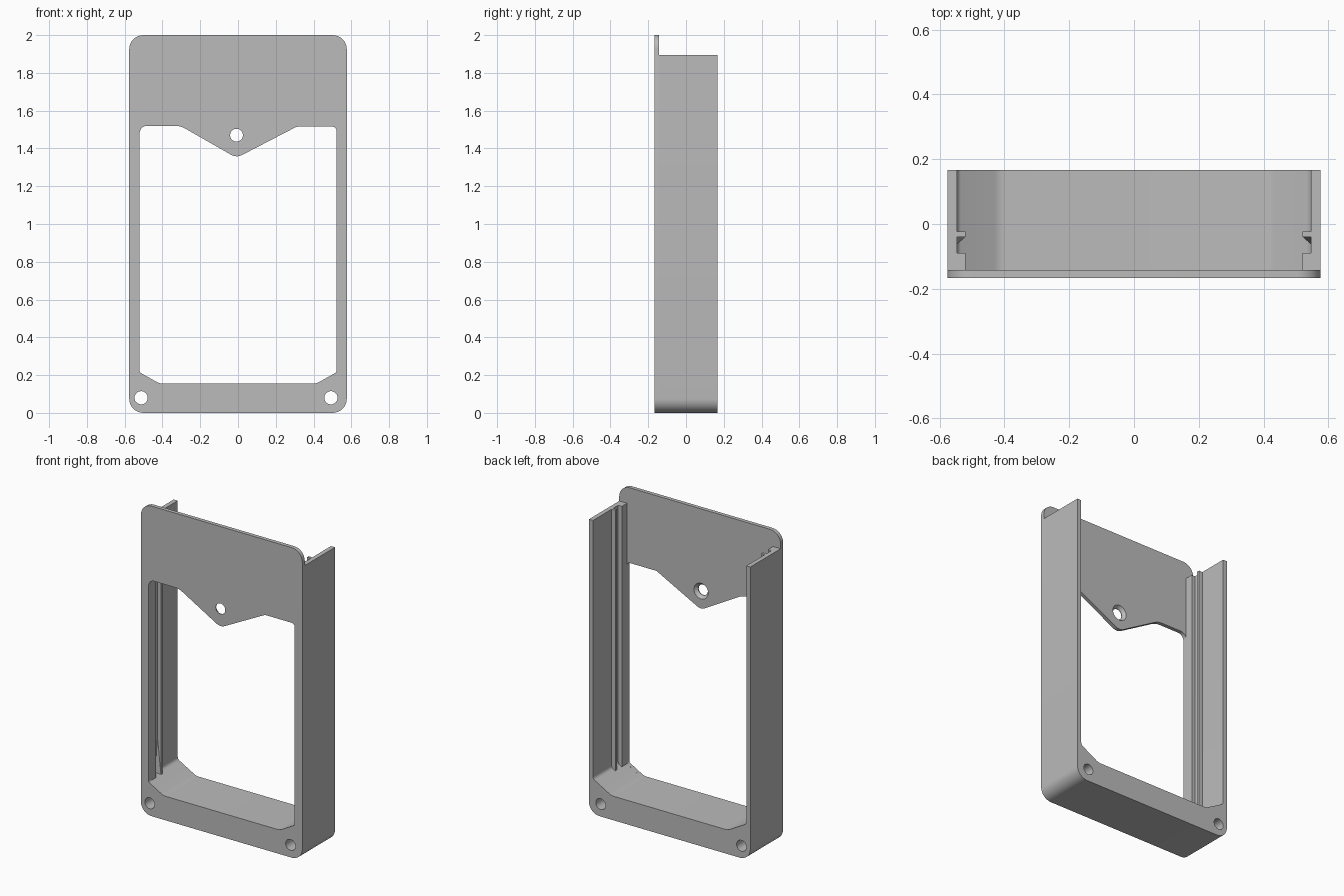
import bpy, bmesh, math
from mathutils import Matrix, Vector

cube = bpy.data.objects.get("Cube")
if cube:
    bpy.data.objects.remove(cube, do_unlink=True)

grey = bpy.data.materials.new("plain grey")
grey.use_nodes = True
grey.diffuse_color = (0.5, 0.5, 0.5, 1)
grey.node_tree.nodes["Principled BSDF"].inputs["Base Color"].default_value = (0.5, 0.5, 0.5, 1)

FRONT, BACK = -0.167, 0.167
PLATE_BACK = -0.142
WALL_TOP = 1.895
OUT, IN, RAIL = 0.576, 0.547, 0.521   # half widths


def fillet(corners, steps=8):
    """Outline from (x, z, radius) corners, with round corners."""
    pts = []
    for i, (x, z, r) in enumerate(corners):
        p = Vector((x, z))
        if r == 0:
            pts.append(p)
            continue
        a = (Vector(corners[i - 1][:2]) - p).normalized()
        b = (Vector(corners[(i + 1) % len(corners)][:2]) - p).normalized()
        half = a.angle(b) / 2
        centre = p + (a + b).normalized() * r / math.sin(half)
        s = p + a * r / math.tan(half) - centre
        e = p + b * r / math.tan(half) - centre
        turn = math.atan2(s.x * e.y - s.y * e.x, s.dot(e))
        for k in range(steps + 1):
            t = turn * k / steps
            pts.append(centre + Vector((s.x * math.cos(t) - s.y * math.sin(t),
                                        s.x * math.sin(t) + s.y * math.cos(t))))
    return pts


def circle(x, z, r, n=32):
    return [Vector((x + r * math.cos(k * math.tau / n), z + r * math.sin(k * math.tau / n)))
            for k in range(n)]


def finish(name, bm):
    bmesh.ops.recalc_face_normals(bm, faces=bm.faces[:])
    mesh = bpy.data.meshes.new(name)
    bm.to_mesh(mesh)
    bm.free()
    mesh.materials.append(grey)
    obj = bpy.data.objects.new(name, mesh)
    bpy.context.collection.objects.link(obj)
    return obj


def slab(name, loops, y0, y1):
    """Fill an outline with holes and give it depth along y."""
    bm = bmesh.new()
    for loop in loops:
        vs = [bm.verts.new((p.x, y0, p.y)) for p in loop]
        for i, v in enumerate(vs):
            bm.edges.new((vs[i - 1], v))
    bmesh.ops.triangle_fill(bm, use_beauty=True, edges=bm.edges[:], normal=(0, -1, 0))
    new = bmesh.ops.extrude_face_region(bm, geom=bm.faces[:])["geom"]
    bmesh.ops.translate(bm, vec=(0, y1 - y0, 0),
                        verts=[g for g in new if isinstance(g, bmesh.types.BMVert)])
    return finish(name, bm)


def hull(name, points):
    bm = bmesh.new()
    for p in points:
        bm.verts.new(p)
    bmesh.ops.convex_hull(bm, input=bm.verts[:])
    return finish(name, bm)


def smooth(obj):
    bpy.ops.object.select_all(action="DESELECT")
    obj.select_set(True)
    bpy.context.view_layer.objects.active = obj
    bpy.ops.object.shade_smooth_by_angle(angle=math.radians(30))


screw_holes = [circle(-0.513, 0.08, 0.035), circle(0.492, 0.08, 0.035)]

# Front plate with the notched window
outline = fillet([(-OUT, 0, 0.075), (OUT, 0, 0.075), (OUT, 2, 0.075), (-OUT, 2, 0.075)])
window = fillet([(-RAIL, 0.215, 0.015), (-0.415, 0.155, 0.07), (0.415, 0.155, 0.07),
                 (RAIL, 0.215, 0.015), (RAIL, 1.515, 0.02), (0.31, 1.515, 0.03),
                 (-0.008, 1.35, 0.06), (-0.305, 1.52, 0.12), (-RAIL, 1.52, 0.04)])
plate = slab("front_plate", [outline, window, circle(-0.008, 1.47, 0.034)] + screw_holes,
             FRONT, PLATE_BACK)

# Countersink on the back of the middle hole
bm = bmesh.new()
bmesh.ops.create_cone(bm, cap_ends=True, segments=32, radius1=0.03, radius2=0.055, depth=0.03,
                      matrix=Matrix.Translation((-0.008, PLATE_BACK - 0.01, 1.47))
                      @ Matrix.Rotation(-math.pi / 2, 4, "X"))
cutter = finish("countersink_cutter", bm)
cutter.hide_render = True
cut = plate.modifiers.new("countersink", "BOOLEAN")
cut.operation = "DIFFERENCE"
cut.solver = "EXACT"
cut.object = cutter
bpy.context.view_layer.objects.active = plate
bpy.ops.object.modifier_apply(modifier="countersink")
bpy.data.objects.remove(cutter, do_unlink=True)
smooth(plate)

# Deep U frame: base and both side walls
shell = fillet([(-OUT, 0, 0.075), (OUT, 0, 0.075), (OUT, WALL_TOP, 0), (IN, WALL_TOP, 0),
                (IN, 0.229, 0.025), (0.415, 0.155, 0.07), (-0.415, 0.155, 0.07),
                (-IN, 0.229, 0.025), (-IN, WALL_TOP, 0), (-OUT, WALL_TOP, 0)])
smooth(slab("side_and_base_frame", [shell] + screw_holes, PLATE_BACK, BACK))

# Guide rails and ribs inside each wall, with a wedge at the foot of the slot
for side, s in (("left", 1), ("right", -1)):
    for part, y0, y1 in (("front_rail", PLATE_BACK, -0.09), ("rear_rib", -0.04, -0.023)):
        hull(f"{side}_{part}", [(s * x, y, z) for x in (RAIL, IN + 0.004)
                                for y in (y0, y1) for z in (0.205, WALL_TOP)])
    hull(f"{side}_slot_wedge", [(s * RAIL, -0.04, 0.205), (s * IN, -0.04, 0.205),
                                (s * IN, -0.065, 0.205), (s * IN, -0.04, 0.45)])
